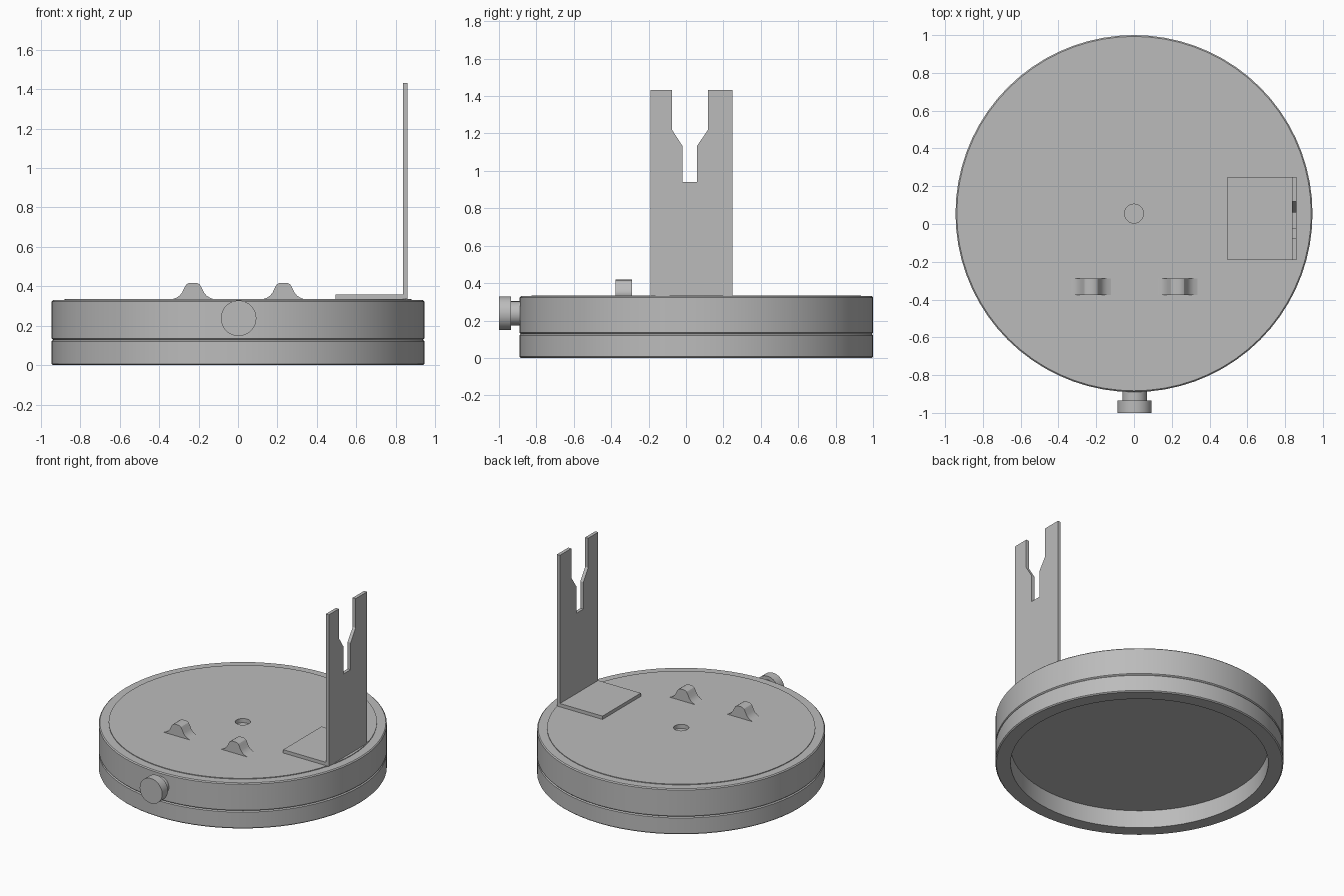
import bpy, bmesh, math
from mathutils import Matrix, Vector

if "Cube" in bpy.data.objects:
    bpy.data.objects.remove(bpy.data.objects["Cube"], do_unlink=True)

grey = bpy.data.materials.new("neutral grey")
grey.use_nodes = True
grey.diffuse_color = (0.5, 0.5, 0.5, 1)
grey.node_tree.nodes["Principled BSDF"].inputs["Base Color"].default_value = (0.5, 0.5, 0.5, 1)

CENTRE_Y = 0.055   # axis of the round base
RADIUS = 0.945
TOP = 0.335        # surface the fittings stand on


def finish(name, bm, matrix=Matrix()):
    bmesh.ops.recalc_face_normals(bm, faces=bm.faces)
    mesh = bpy.data.meshes.new(name)
    bm.to_mesh(mesh)
    bm.free()
    obj = bpy.data.objects.new(name, mesh)
    obj.matrix_world = matrix
    mesh.materials.append(grey)
    bpy.context.collection.objects.link(obj)
    bpy.ops.object.select_all(action='DESELECT')
    obj.select_set(True)
    bpy.context.view_layer.objects.active = obj
    bpy.ops.object.shade_smooth_by_angle(angle=math.radians(25))
    return obj


def lathe(name, profile, matrix, steps=72, closed=False):
    """Spin an (r, z) profile around the local z axis."""
    bm = bmesh.new()
    verts = [bm.verts.new((r, 0, z)) for r, z in profile]
    edges = [bm.edges.new(pair) for pair in zip(verts, verts[1:])]
    if closed:
        edges.append(bm.edges.new((verts[-1], verts[0])))
    bmesh.ops.spin(bm, geom=verts + edges, axis=(0, 0, 1), cent=(0, 0, 0),
                   angle=math.tau, steps=steps, use_merge=False)
    bmesh.ops.remove_doubles(bm, verts=bm.verts, dist=0.0001)
    return finish(name, bm, matrix)


def extrude(name, outline, direction):
    """Turn a closed 3D outline into a solid along a direction."""
    bm = bmesh.new()
    face = bm.faces.new([bm.verts.new(p) for p in outline])
    grown = bmesh.ops.extrude_face_region(bm, geom=[face], use_keep_orig=True)
    moved = [v for v in grown["geom"] if isinstance(v, bmesh.types.BMVert)]
    bmesh.ops.translate(bm, verts=moved, vec=Vector(direction))
    return finish(name, bm)


# Round base: open lower ring, upper drum and raised top plate with a blind hole
axis = Matrix.Translation((0, CENTRE_Y, 0))
b = 0.007
lathe("lower_ring", [(0.845, 0), (RADIUS - b, 0), (RADIUS, b), (RADIUS, 0.128 - b),
                     (RADIUS - b, 0.128), (0.845, 0.128)], axis, closed=True)
lathe("upper_drum", [(0, 0.128), (RADIUS - b, 0.128), (RADIUS, 0.128 + b), (RADIUS, 0.33 - b),
                     (RADIUS - b, 0.33), (0.05, 0.33), (0.05, 0.305), (0, 0.305)], axis)
lathe("top_plate", [(0.05, 0.32), (0.88, 0.32), (0.88, TOP), (0.05, TOP)], axis, closed=True)

# Front knob on a short stem
knob_axis = Matrix.Translation((0.003, -1, 0.238)) @ Matrix.Rotation(-math.pi / 2, 4, 'X')
lathe("front_knob", [(0, 0), (0.09, 0), (0.09, 0.065), (0.065, 0.065), (0.065, 0.14), (0, 0.14)],
      knob_axis, steps=48)

# Bell-shaped clips with concave flanks and rounded tops
half = [(0.105, 0), (0.085, 0.007), (0.068, 0.018), (0.055, 0.034), (0.043, 0.06),
        (0.034, 0.074), (0.022, 0.081), (0.008, 0.083)]
bell = half + [(-x, z) for x, z in reversed(half)]
for name, cx in (("right_clip", -0.228), ("left_clip", 0.231)):
    extrude(name, [(cx + x, -0.376, TOP + z) for x, z in bell], (0, 0.088, 0))

# L-shaped bracket: foot plate and upright with a funnel-shaped slot
Y0, Y1, BACK, FRONT = -0.19, 0.248, 0.836, 0.86
extrude("bracket_foot", [(0.495, Y0, TOP), (BACK, Y0, TOP), (BACK, Y1, TOP), (0.495, Y1, TOP)],
        (0, 0, 0.024))
upright = [(Y0, TOP), (Y1, TOP), (Y1, 1.432), (0.118, 1.432), (0.118, 1.22), (0.06, 1.135),
           (0.06, 0.94), (-0.02, 0.94), (-0.02, 1.135), (-0.075, 1.22), (-0.075, 1.432),
           (Y0, 1.432)]
extrude("bracket_upright", [(BACK, y, z) for y, z in upright], (FRONT - BACK, 0, 0))
